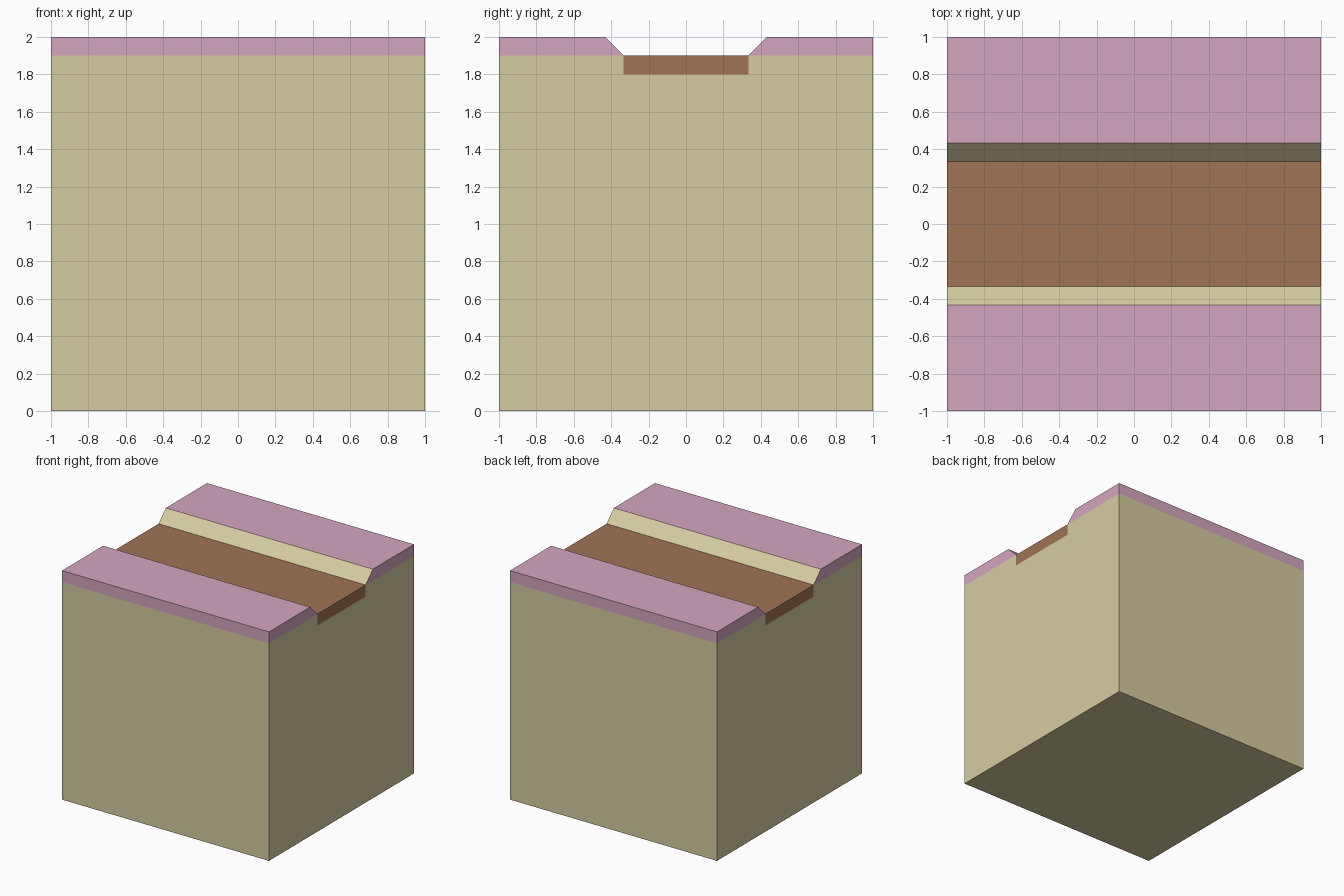
import bpy, bmesh

if "Cube" in bpy.data.objects:
    bpy.data.objects.remove(bpy.data.objects["Cube"])


def srgb(r, g, b):
    lin = [(c / 255 / 12.92) if c <= 10 else ((c / 255 + 0.055) / 1.055) ** 2.4 for c in (r, g, b)]
    return (*lin, 1.0)


def material(name, rgb):
    m = bpy.data.materials.new(name)
    m.diffuse_color = srgb(*rgb)
    m.use_nodes = True
    m.node_tree.nodes["Principled BSDF"].inputs["Base Color"].default_value = m.diffuse_color
    return m


sand = material("sand", (213, 203, 161))
pink = material("pink_turf", (212, 166, 191))
brown = material("brown_path", (159, 115, 85))


def extrude_profile(name, profile, sides, mats, half=1.0):
    """Sweep a counter-clockwise (y, z) profile along x.
    sides gives a material index per edge, None leaves out a buried face."""
    bm = bmesh.new()
    left = [bm.verts.new((-half, y, z)) for y, z in profile]
    right = [bm.verts.new((half, y, z)) for y, z in profile]
    bm.faces.new(right)
    bm.faces.new(left[::-1])
    n = len(profile)
    for i, mat in enumerate(sides):
        if mat is not None:
            j = (i + 1) % n
            bm.faces.new((left[i], left[j], right[j], right[i])).material_index = mat
    mesh = bpy.data.meshes.new(name)
    bm.to_mesh(mesh)
    bm.free()
    for m in mats:
        mesh.materials.append(m)
    obj = bpy.data.objects.new(name, mesh)
    bpy.context.collection.objects.link(obj)
    return obj


W, RIM = 0.333, 0.433       # half widths of the path and of the channel rim
BED, FLOOR, TOP = 1.8, 1.9, 2.0

# Ground block with a slot for the path
extrude_profile("ground_block",
                [(-1, 0), (1, 0), (1, FLOOR), (W, FLOOR), (W, BED),
                 (-W, BED), (-W, FLOOR), (-1, FLOOR)],
                [0, 0, None, None, None, None, None, 0], [sand])

# Sunken path
extrude_profile("path", [(-W, BED), (W, BED), (W, FLOOR), (-W, FLOOR)],
                [None, None, 0, None], [brown])

# Turf banks with a bare sand slope, mirrored across the path
turf = extrude_profile("turf_banks",
                       [(RIM, TOP), (W, FLOOR), (1, FLOOR), (1, TOP)],
                       [1, None, 0, 0], [pink, sand])
mirror = turf.modifiers.new("mirror", 'MIRROR')
mirror.use_axis = (False, True, False)
mirror.use_mirror_merge = False
